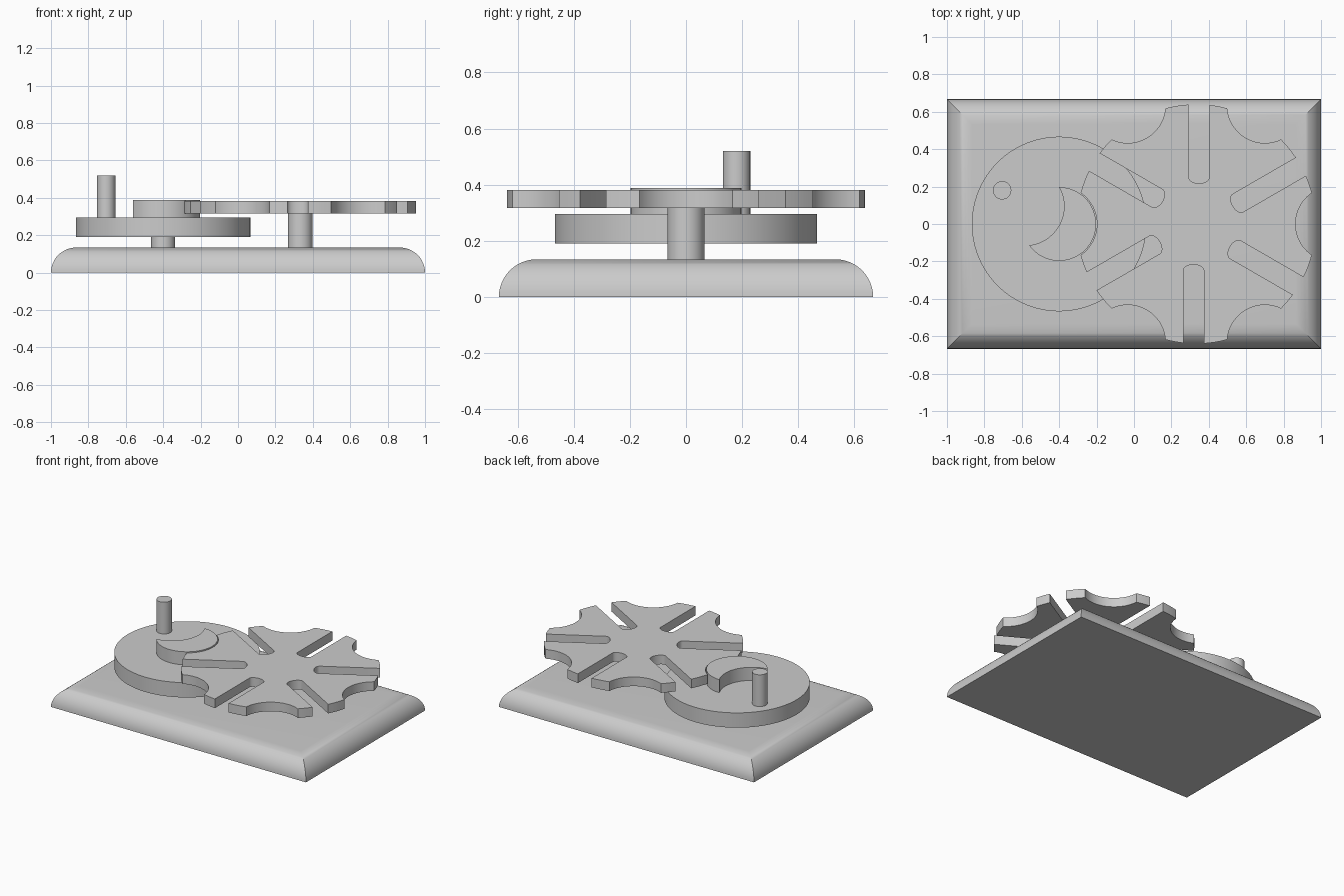
import bpy
import bmesh
from math import sin, cos, asin, acos, pi, radians, sqrt

cube = bpy.data.objects.get("Cube")
if cube:
    bpy.data.objects.remove(cube, do_unlink=True)

grey = bpy.data.materials.new("plain_grey")
grey.use_nodes = True
colour = (0.6, 0.6, 0.6, 1)
grey.diffuse_color = colour
grey.node_tree.nodes["Principled BSDF"].inputs["Base Color"].default_value = colour


def finish(bm, name):
    bmesh.ops.recalc_face_normals(bm, faces=bm.faces)
    mesh = bpy.data.meshes.new(name)
    bm.to_mesh(mesh)
    bm.free()
    mesh.materials.append(grey)
    obj = bpy.data.objects.new(name, mesh)
    bpy.context.collection.objects.link(obj)
    bpy.ops.object.select_all(action="DESELECT")
    obj.select_set(True)
    bpy.context.view_layer.objects.active = obj
    bpy.ops.object.shade_smooth_by_angle(angle=radians(30))
    return obj


def loft(name, rings):
    """Skin a stack of equal-length closed rings and cap both ends."""
    bm = bmesh.new()
    rows = [[bm.verts.new(p) for p in ring] for ring in rings]
    for low, high in zip(rows, rows[1:]):
        for i in range(len(low)):
            j = (i + 1) % len(low)
            bm.faces.new((low[i], low[j], high[j], high[i]))
    bm.faces.new(rows[0][::-1])
    bm.faces.new(rows[-1])
    return finish(bm, name)


def plate(name, outline, z0, z1):
    return loft(name, [[(x, y, z) for x, y in outline] for z in (z0, z1)])


def arc(cx, cy, r, a0, a1, n):
    """Points along an arc, both ends included."""
    return [(cx + r * cos(a0 + (a1 - a0) * i / n),
             cy + r * sin(a0 + (a1 - a0) * i / n)) for i in range(n + 1)]


def cylinder(name, x, y, r, z0, z1, sides=64):
    return plate(name, arc(x, y, r, 0, 2 * pi, sides)[:-1], z0, z1)


DRIVE_X, WHEEL_X = -0.4, 0.333
SPACING = WHEEL_X - DRIVE_X

# Base slab with a quarter-round top edge and mitred corners
ROUND = 0.134
rings = []
for i in range(13):
    t = pi / 2 * i / 12
    w = 1 - ROUND * (1 - cos(t))
    d = 0.667 - ROUND * (1 - cos(t))
    z = ROUND * sin(t)
    rings.append([(-w, -d, z), (w, -d, z), (w, d, z), (-w, d, z)])
loft("base", rings)

# Drive side: shaft, disc and crank pin
cylinder("drive_shaft", DRIVE_X, 0, 0.064, 0.13, 0.2)
cylinder("drive_disc", DRIVE_X, 0, 0.467, 0.19, 0.295, 96)
cylinder("drive_pin", -0.705, 0.18, 0.049, 0.29, 0.52, 48)

# Crescent locking boss, bitten out towards the pin
LOCK_R, BITE_R = 0.197, 0.21
facing, gap = radians(152.65), radians(62.65)
half_chord = LOCK_R * sin(gap)
reach = LOCK_R * cos(gap) + sqrt(BITE_R ** 2 - half_chord ** 2)
sweep = asin(half_chord / BITE_R)
crescent = arc(DRIVE_X, 0, LOCK_R, facing + gap - 2 * pi, facing - gap, 48)
crescent += arc(DRIVE_X + reach * cos(facing), reach * sin(facing), BITE_R,
                facing + pi + sweep, facing + pi - sweep, 24)[1:-1]
plate("locking_crescent", crescent, 0.29, 0.388)

# Slotted wheel: six slots alternating with six concave rim arcs
WHEEL_R, HOLLOW_R = 0.64, 0.202
SLOT_W, SLOT_OFF, SLOT_IN, SLOT_END = 0.055, -0.0145, 0.25, 0.033
meet = (WHEEL_R ** 2 + SPACING ** 2 - HOLLOW_R ** 2) / (2 * SPACING)
spread = acos(meet / WHEEL_R)
hollow = asin(WHEEL_R * sin(spread) / HOLLOW_R)
near = asin((SLOT_OFF - SLOT_W) / WHEEL_R)
far = asin((SLOT_OFF + SLOT_W) / WHEEL_R)
mid = pi / 6

# One sixth of the outline, with its slot along +x
sector = arc(0, 0, WHEEL_R, -mid + spread, near, 4)
for px, py in arc(0, 0, 1, -pi / 2, -3 * pi / 2, 14):
    sector.append((SLOT_IN + SLOT_END * px, SLOT_OFF + SLOT_W * py))
sector += arc(0, 0, WHEEL_R, far, mid - spread, 4)
sector += arc(SPACING * cos(mid), SPACING * sin(mid), HOLLOW_R,
              mid + pi + hollow, mid + pi - hollow, 24)[1:-1]

outline = []
for k in range(6):
    a = pi / 6 + k * pi / 3
    outline += [(WHEEL_X + x * cos(a) - y * sin(a), x * sin(a) + y * cos(a))
                for x, y in sector]
plate("slotted_wheel", outline, 0.317, 0.382)
cylinder("wheel_shaft", WHEEL_X, 0, 0.066, 0.13, 0.32)
